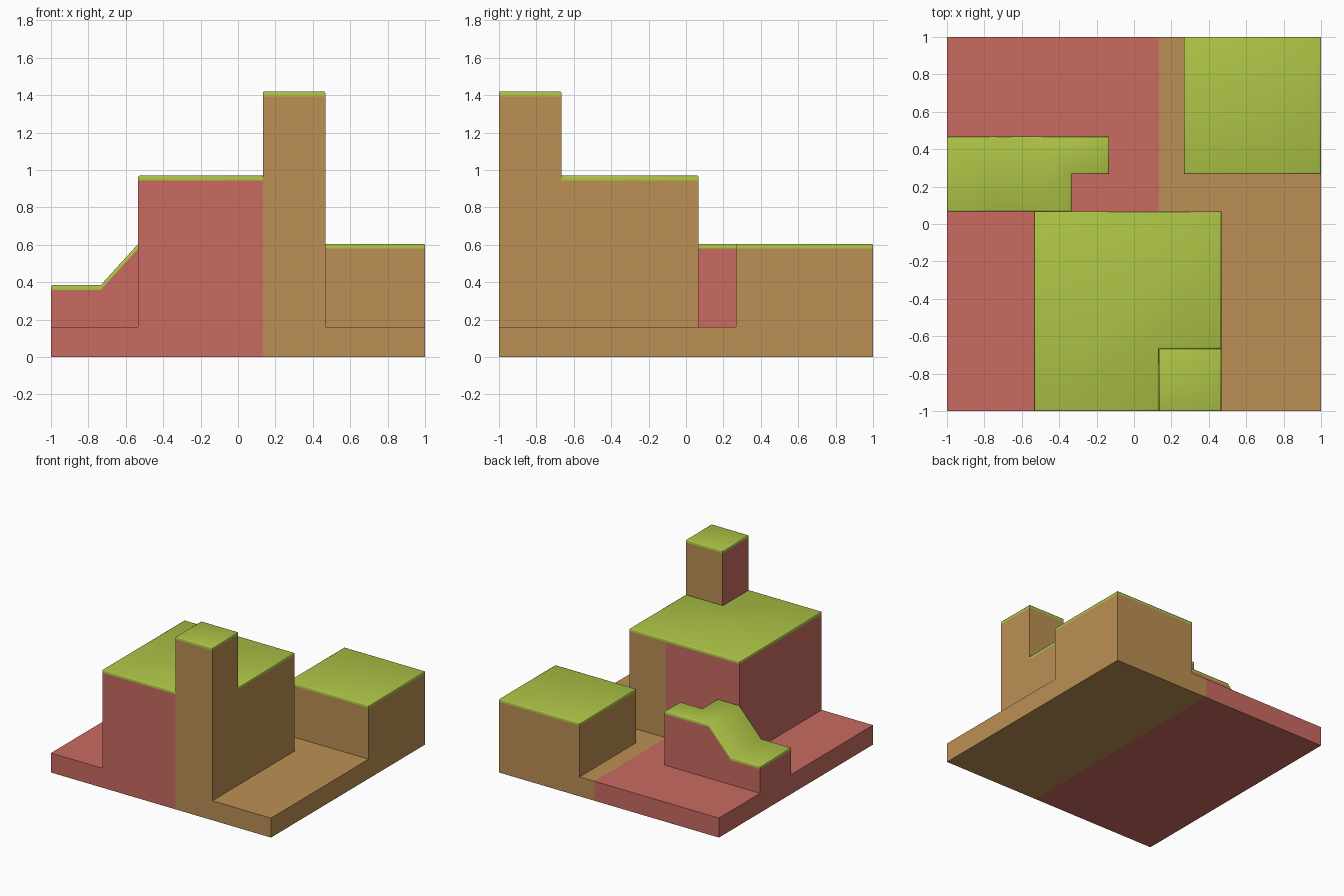
import bpy, bmesh, math

if "Cube" in bpy.data.objects:
    bpy.data.objects.remove(bpy.data.objects["Cube"])

U = 1 / 15            # layout module
SPLIT = 2 * U         # where red earth meets brown earth
BASE_Z, CAP = 0.16, 0.026


def material(name, rgb):
    m = bpy.data.materials.new(name)
    m.diffuse_color = (*rgb, 1)
    m.use_nodes = True
    m.node_tree.nodes["Principled BSDF"].inputs["Base Color"].default_value = m.diffuse_color
    return m


RED = material("red earth", (0.584, 0.147, 0.119))
BROWN = material("brown earth", (0.503, 0.279, 0.089))
GREEN = material("grass green", (0.418, 0.552, 0.061))


def rect(x0, y0, x1, y1):
    return [(x0, y0), (x1, y0), (x1, y1), (x0, y1)]


def cut(bm, x):
    bmesh.ops.bisect_plane(bm, geom=bm.verts[:] + bm.edges[:] + bm.faces[:],
                           plane_co=(x, 0, 0), plane_no=(1, 0, 0), dist=1e-5)


def ramp_drop(x):
    t = (-8 * U - x) / (3 * U)
    return 0.22 * min(max(t, 0), 1)


def finish(bm, name, mats):
    me = bpy.data.meshes.new(name)
    for m in mats:
        me.materials.append(m)
    if len(mats) == 2:
        for f in bm.faces:
            f.material_index = int(f.calc_center_median().x > SPLIT + 0.001)
    bm.to_mesh(me)
    bm.free()
    ob = bpy.data.objects.new(name, me)
    bpy.context.collection.objects.link(ob)
    return ob


def add_walls(bm, outline, z0, z1):
    n = len(outline)
    for i in range(n):
        (ax, ay), (bx, by) = outline[i], outline[(i + 1) % n]
        bm.faces.new([bm.verts.new((x * U, y * U, z)) for x, y, z in
                      ((ax, ay, z0), (bx, by, z0), (bx, by, z1), (ax, ay, z1))])
    bmesh.ops.remove_doubles(bm, verts=bm.verts[:], dist=1e-5)


def earth_walls(name, outline, z0, top, ramp=False):
    bm = bmesh.new()
    z1 = top - CAP
    add_walls(bm, outline, z0, z1)
    for x in [SPLIT] + ([-11 * U, -8 * U] if ramp else []):
        cut(bm, x)
    if ramp:
        for v in bm.verts:
            if v.co.z > z1 - 1e-4:
                v.co.z -= ramp_drop(v.co.x)
    finish(bm, name, [RED, BROWN])


def grass_cap(name, outline, top, ramp=False):
    bm = bmesh.new()
    add_walls(bm, outline, top - CAP, top)
    rim = [e for e in bm.edges if all(v.co.z > top - 1e-4 for v in e.verts)]
    bmesh.ops.contextual_create(bm, geom=rim)
    bmesh.ops.recalc_face_normals(bm, faces=bm.faces[:])
    bmesh.ops.bevel(bm, geom=rim, offset=0.008, segments=2, profile=0.5, affect='EDGES')
    if max(bm.faces, key=lambda f: f.calc_area()).normal.z < 0:
        bmesh.ops.reverse_faces(bm, faces=bm.faces[:])
    if ramp:
        cut(bm, -11 * U)
        cut(bm, -8 * U)
        for v in bm.verts:
            v.co.z -= ramp_drop(v.co.x)
    ob = finish(bm, name, [GREEN])
    bpy.ops.object.select_all(action='DESELECT')
    ob.select_set(True)
    bpy.context.view_layer.objects.active = ob
    bpy.ops.object.shade_smooth_by_angle(angle=math.radians(50))


# outlines in layout modules
MAIN = rect(-8, -15, 7, 1)
MAIN_TOP = [(-8, -15), (2, -15), (2, -10), (7, -10), (7, 1), (-8, 1)]
TOWER = rect(2, -15, 7, -10)
CORNER = rect(4, 4, 15, 15)
RAMP = [(-15, 1), (-5, 1), (-5, 4), (-2, 4), (-2, 7), (-15, 7)]

# base slab: sides, underside, and the floor left open between the blocks
bm = bmesh.new()
add_walls(bm, rect(-15, -15, 15, 15), 0, BASE_Z)
cut(bm, SPLIT)
for x0, x1 in ((-15, 2), (2, 15)):
    bm.faces.new([bm.verts.new((x * U, y * U, 0)) for x, y in rect(x0, -15, x1, 15)[::-1]])
covered = [(-8, -15, 7, 1), (4, 4, 15, 15), (-15, 1, -5, 7), (-5, 4, -2, 7)]
xs = [-15, -8, -5, -2, 2, 4, 7, 15]
ys = [-15, 1, 4, 7, 15]
for x0, x1 in zip(xs, xs[1:]):
    for y0, y1 in zip(ys, ys[1:]):
        if not any(a <= x0 and x1 <= c and b <= y0 and y1 <= d for a, b, c, d in covered):
            bm.faces.new([bm.verts.new((x * U, y * U, BASE_Z)) for x, y in rect(x0, y0, x1, y1)])
bmesh.ops.remove_doubles(bm, verts=bm.verts[:], dist=1e-5)
finish(bm, "base_slab", [RED, BROWN])

# raised earth blocks and their grass
earth_walls("main_block", MAIN, BASE_Z, 0.97)
grass_cap("main_grass", MAIN_TOP, 0.97)
earth_walls("tower", TOWER, 0.97 - CAP, 1.42)
grass_cap("tower_grass", TOWER, 1.42)
earth_walls("corner_block", CORNER, BASE_Z, 0.605)
grass_cap("corner_grass", CORNER, 0.605)
earth_walls("ramp_block", RAMP, BASE_Z, 0.605, ramp=True)
grass_cap("ramp_grass", RAMP, 0.605, ramp=True)
